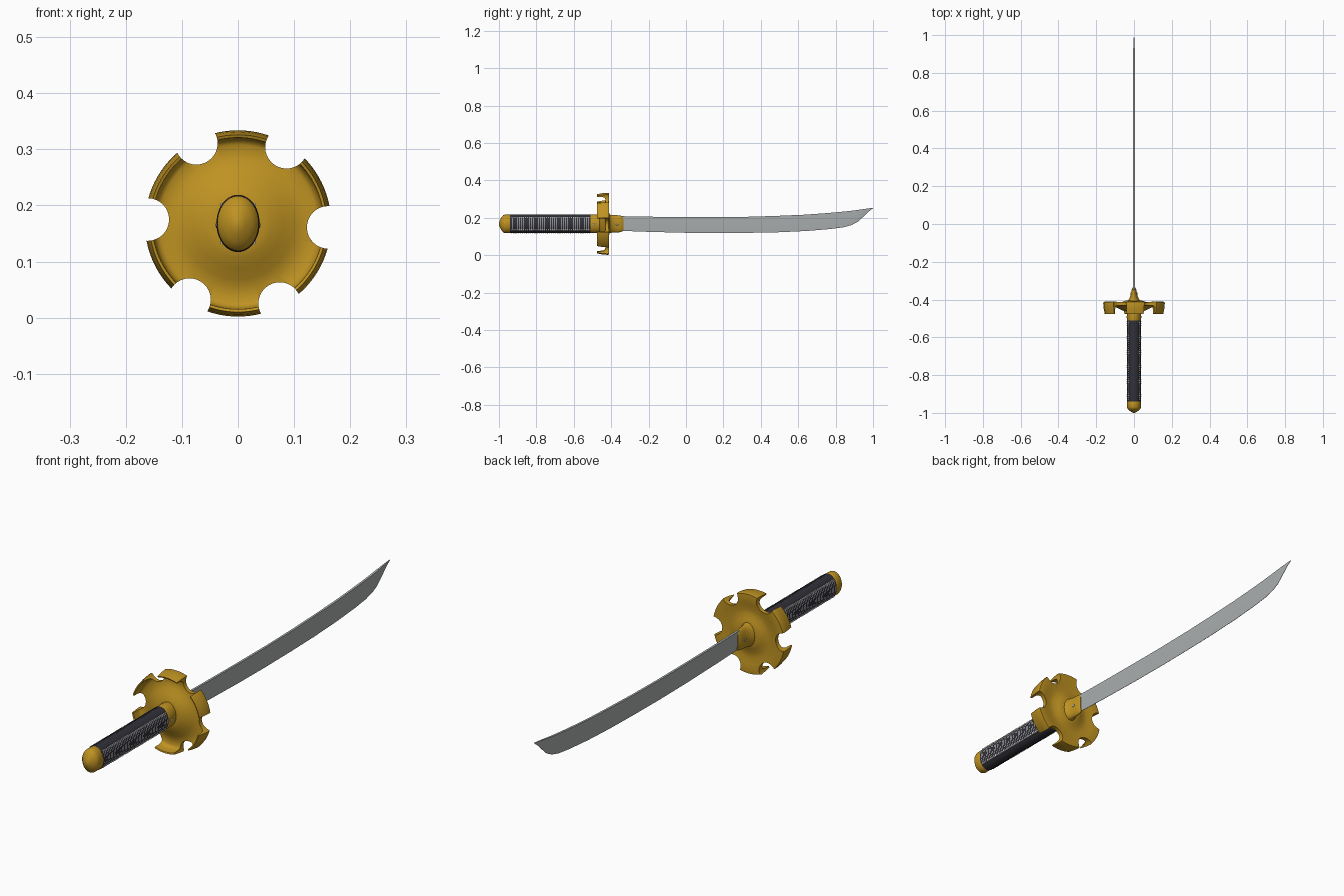
import bpy, bmesh, math
from mathutils import Vector

if "Cube" in bpy.data.objects:
    bpy.data.objects.remove(bpy.data.objects["Cube"])

CZ = 0.168  # height of the handle and guard axis


def material(name, rgb):
    m = bpy.data.materials.new(name)
    m.diffuse_color = (*rgb, 1)
    m.use_nodes = True
    m.node_tree.nodes["Principled BSDF"].inputs["Base Color"].default_value = m.diffuse_color
    return m


GOLD = material("gold", (0.52, 0.29, 0.016))
BLACK = material("black wrap", (0.030, 0.030, 0.040))
STEEL = material("blade steel", (0.41, 0.43, 0.43))
WHITE = material("pale cord", (0.80, 0.80, 0.80))


def finish(name, bm, mat, angle=40):
    bmesh.ops.recalc_face_normals(bm, faces=bm.faces[:])
    me = bpy.data.meshes.new(name)
    bm.to_mesh(me)
    bm.free()
    me.materials.append(mat)
    ob = bpy.data.objects.new(name, me)
    bpy.context.collection.objects.link(ob)
    smooth(ob, angle)
    return ob


def smooth(ob, angle=40):
    bpy.ops.object.select_all(action='DESELECT')
    ob.select_set(True)
    bpy.context.view_layer.objects.active = ob
    bpy.ops.object.shade_smooth_by_angle(angle=math.radians(angle))


def loft(name, sections, mat, n=48, angle=40):
    """Elliptical rings (y, half width, half height) along y, capped."""
    bm = bmesh.new()
    rings = []
    for y, rx, rz in sections:
        rings.append([bm.verts.new((rx * math.cos(2 * math.pi * i / n), y,
                                    CZ + rz * math.sin(2 * math.pi * i / n)))
                      for i in range(n)])
    for a, b in zip(rings, rings[1:]):
        for i in range(n):
            bm.faces.new((a[i], a[(i + 1) % n], b[(i + 1) % n], b[i]))
    bm.faces.new(rings[0])
    bm.faces.new(rings[-1])
    return finish(name, bm, mat, angle)


# Pommel cap with a shallow dome
loft("pommel", [(-1.0, .004, .006), (-.996, .013, .018), (-.987, .025, .034),
                (-.977, .035, .046), (-.970, .037, .049), (-.94, .037, .049),
                (-.935, .034, .046)], GOLD)

# Wrapped grip: fine ribs from alternating ring sizes
ribs = []
for i in range(85):
    s = 1.0 if i % 2 else 0.965
    ribs.append((-.94 + .43 * i / 84, .0385 * s, .051 * s))
loft("grip", ribs, BLACK, angle=60)

# Pale cord: thin arcs in the grooves with a bead at each end, on both sides
bm = bmesh.new()
for i in range(1, 42):
    y = -.94 + .43 * i / 42
    for side in (-1, 1):
        arc = []
        for k in range(9):
            a = math.radians(-40 + 10 * k)
            arc.append([bm.verts.new((side * .0380 * math.cos(a), y + d,
                                      CZ + .0503 * math.sin(a))) for d in (-.0009, .0009)])
        for p, q in zip(arc, arc[1:]):
            bm.faces.new((p[0], p[1], q[1], q[0]))
        for up in (-1, 1):
            a = math.radians(42)
            v = bmesh.ops.create_cube(bm, size=.0062)["verts"]
            bmesh.ops.translate(bm, verts=v, vec=(
                side * .0374 * math.cos(a), y, CZ + up * .0495 * math.sin(a)))
finish("pale_cord", bm, WHITE)

# Ferrule between grip and guard
loft("ferrule", [(-.512, .034, .046), (-.512, .037, .049), (-.508, .038, .050),
                 (-.46, .038, .050), (-.45, .036, .048)], GOLD)

# Collar tapering from guard to blade
loft("blade_collar", [(-.43, .046, .056), (-.412, .038, .050), (-.40, .028, .048),
                      (-.385, .020, .0465), (-.37, .016, .046), (-.355, .014, .045),
                      (-.343, .011, .042), (-.335, .006, .037)], GOLD)

# Guard: dished disc with a rim curled back toward the grip
profile = [(.0, -.462), (.045, -.462), (.06, -.458), (.08, -.448), (.10, -.438),
           (.115, -.432), (.140, -.431), (.148, -.436), (.152, -.448), (.153, -.475),
           (.158, -.477), (.163, -.450), (.166, -.420), (.164, -.412),
           (.150, -.411), (.125, -.414), (.10, -.419), (.08, -.418), (.06, -.411),
           (.045, -.406), (.0, -.406)]
bm = bmesh.new()
N = 96
rings = []
for r, y in profile:
    if r == 0:
        rings.append([bm.verts.new((0, y, CZ))] * N)
    else:
        rings.append([bm.verts.new((r * math.cos(2 * math.pi * i / N), y,
                                    CZ + r * math.sin(2 * math.pi * i / N)))
                      for i in range(N)])
for a, b in zip(rings, rings[1:]):
    for i in range(N):
        j = (i + 1) % N
        quad = list(dict.fromkeys((a[i], a[j], b[j], b[i])))
        bm.faces.new(quad)
guard = finish("guard", bm, GOLD)

# Six round notches cut between the lobes
bm = bmesh.new()
for k in range(6):
    t = math.radians(57.5 + 60 * k)
    loops = [[bm.verts.new((.161 * math.cos(t) + .038 * math.cos(2 * math.pi * i / 32), y,
                            CZ + .161 * math.sin(t) + .038 * math.sin(2 * math.pi * i / 32)))
              for i in range(32)] for y in (-.55, -.35)]
    for i in range(32):
        j = (i + 1) % 32
        bm.faces.new((loops[0][i], loops[0][j], loops[1][j], loops[1][i]))
    bm.faces.new(loops[0])
    bm.faces.new(loops[1])
cutter = finish("notch_cutter", bm, GOLD)
cutter.hide_render = True
mod = guard.modifiers.new("notches", 'BOOLEAN')
mod.operation = 'DIFFERENCE'
mod.solver = 'EXACT'
mod.object = cutter
bpy.context.view_layer.objects.active = guard
bpy.ops.object.modifier_apply(modifier=mod.name)
bpy.data.objects.remove(cutter)
smooth(guard)

# Rivets on both sides of the ferrule and collar
bm = bmesh.new()
for y, x in ((-.492, .037), (-.368, .0155)):
    for side in (-1, 1):
        v = bmesh.ops.create_uvsphere(bm, u_segments=12, v_segments=8, radius=.006)["verts"]
        bmesh.ops.scale(bm, verts=v, vec=(.5, 1, 1))
        bmesh.ops.translate(bm, verts=v, vec=(side * x, y, CZ - .003))
finish("rivets", bm, STEEL)

# Curved single-edged blade: (y, edge height, spine y, spine height)
stations = [(-.36, .131, -.36, .209), (-.2, .125, -.2, .206), (0, .120, 0, .204),
            (.18, .1185, .18, .2035), (.35, .120, .35, .206), (.5, .123, .5, .211),
            (.65, .130, .64, .217), (.77, .140, .75, .225), (.84, .149, .82, .231),
            (.885, .161, .87, .236), (.918, .178, .91, .241), (.945, .203, .945, .246),
            (.975, .232, .975, .2505), (1.0, .2515, 1.0, .2535)]
bm = bmesh.new()
rows = []
for ye, ze, ys, zs in stations:
    edge, spine = Vector((0, ye, ze)), Vector((0, ys, zs))
    row = []
    for f, w in ((0, .0006), (.3, .0028), (1, .0045)):
        p = edge.lerp(spine, f)
        w = min(w, .0006 + .07 * (zs - ze))
        row.append((p, w))
    pts = [(-w, p.y, p.z) for p, w in row] + [(w, p.y, p.z) for p, w in reversed(row)]
    rows.append([bm.verts.new(c) for c in pts])
for a, b in zip(rows, rows[1:]):
    for i in range(6):
        j = (i + 1) % 6
        bm.faces.new((a[i], a[j], b[j], b[i]))
bm.faces.new(rows[0])
bm.faces.new(rows[-1])
finish("blade", bm, STEEL, 30)
